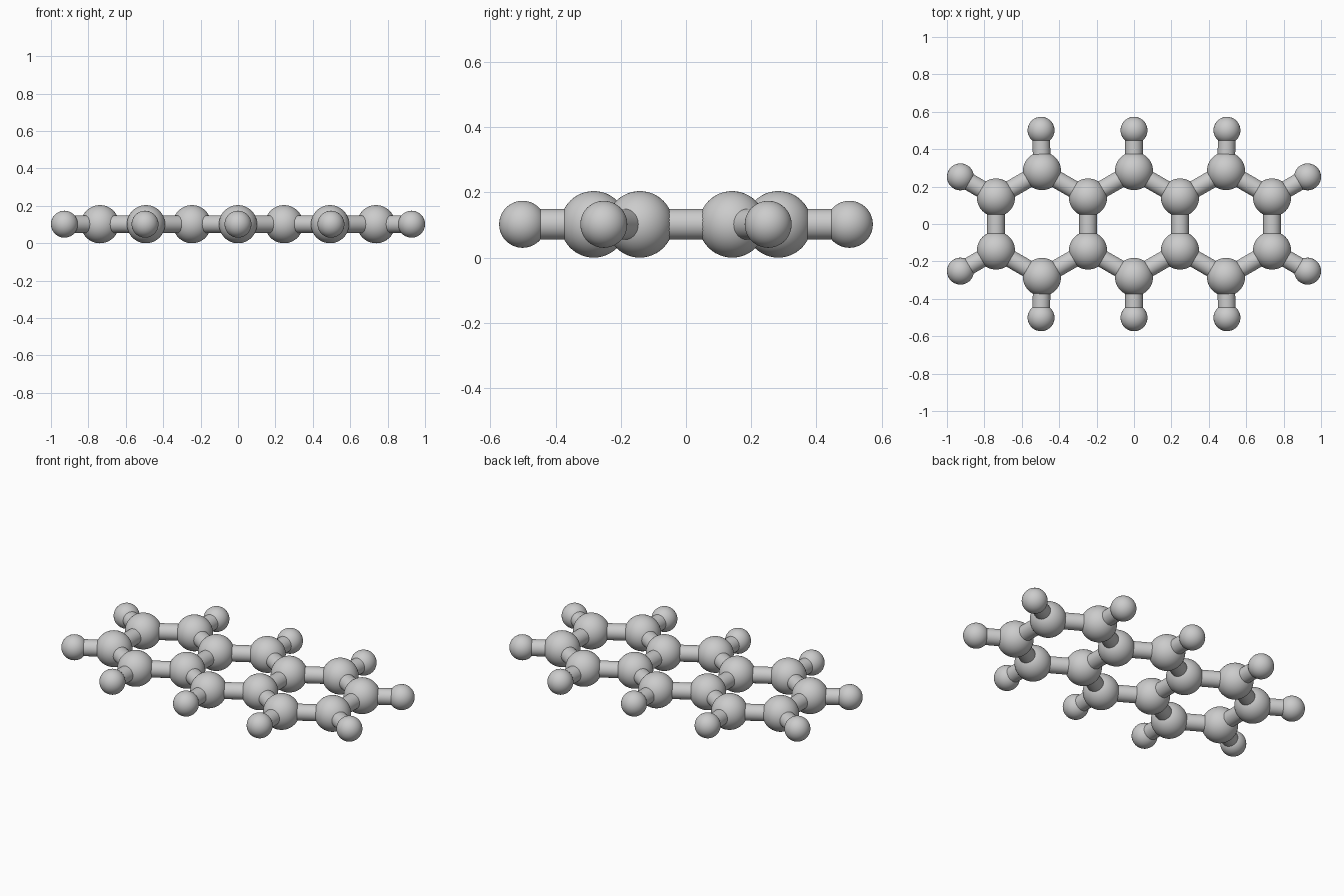
import bpy
from math import radians
from mathutils import Vector

if "Cube" in bpy.data.objects:
    bpy.data.objects.remove(bpy.data.objects["Cube"])

Z = 0.102                                   # height of the molecular plane
R_CARBON, R_HYDROGEN, R_BOND = 0.102, 0.072, 0.047
DX, Y_IN, Y_OUT = 0.246, 0.1415, 0.283      # ring spacing


def smooth(obj, name):
    obj.name = name
    bpy.ops.object.shade_smooth_by_angle(angle=radians(40))


def atom(name, p, r):
    bpy.ops.mesh.primitive_uv_sphere_add(segments=48, ring_count=24, radius=r, location=p)
    smooth(bpy.context.object, name)


def bond(name, a, b):
    d = b - a
    bpy.ops.mesh.primitive_cylinder_add(vertices=32, radius=R_BOND, depth=d.length,
                                        location=(a + b) / 2,
                                        rotation=d.to_track_quat('Z', 'Y').to_euler())
    smooth(bpy.context.object, name)


# Zigzag carbon rows on both sides, joined by cross bonds into three rings
for s, side in ((-1, "front"), (1, "back")):
    row = [Vector((i * DX, s * (Y_IN if i % 2 else Y_OUT), Z)) for i in range(-3, 4)]
    for i, p in enumerate(row):
        atom(f"carbon_{side}_{i}", p, R_CARBON)
        if i < 6:
            bond(f"ring_bond_{side}_{i}", p, row[i + 1])
        if i % 2 == 0 and s == 1:
            bond(f"cross_bond_{i}", p, Vector((p.x, -p.y, Z)))
    # Outward hydrogens: three along the row and one at each end
    outer = [(i, Vector((row[i].x * 1.01, s * 0.501, Z))) for i in (1, 3, 5)]
    outer += [(i, Vector((x, s * 0.252, Z))) for i, x in ((0, -0.928), (6, 0.928))]
    for i, h in outer:
        atom(f"hydrogen_{side}_{i}", h, R_HYDROGEN)
        bond(f"hydrogen_bond_{side}_{i}", row[i], h)
